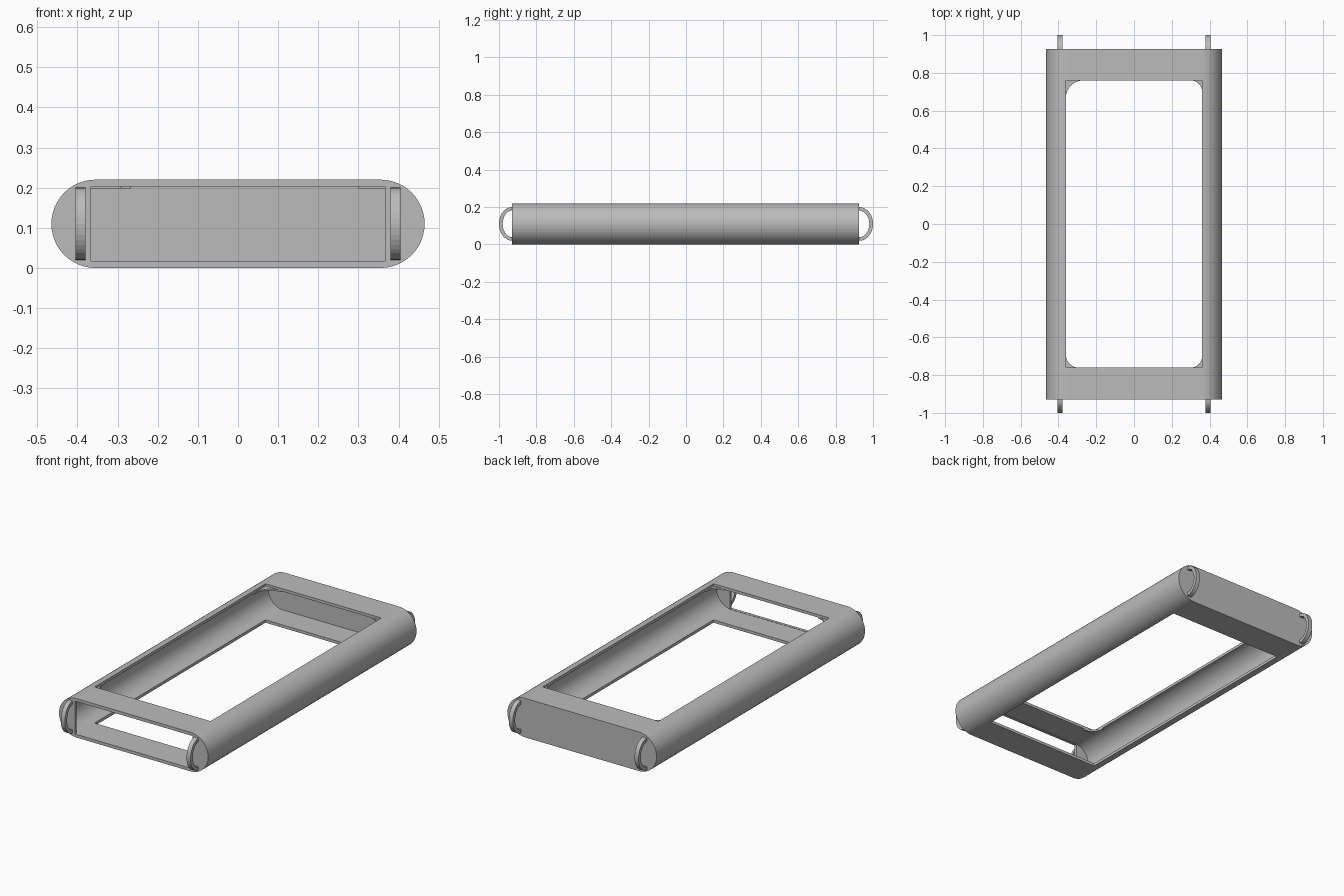
import bpy, bmesh, math

if "Cube" in bpy.data.objects:
    bpy.data.objects.remove(bpy.data.objects["Cube"])

grey = bpy.data.materials.new("plain_grey")
grey.diffuse_color = (0.50, 0.50, 0.50, 1)
grey.use_nodes = True
grey.node_tree.nodes["Principled BSDF"].inputs["Base Color"].default_value = grey.diffuse_color

ZC = 0.11            # mid height
WALL = 0.016         # shell thickness
Y0, Y1 = -0.93, 0.926


def prism(name, pts, vec):
    """Extrude a closed 3D outline along vec into a solid."""
    bm = bmesh.new()
    face = bm.faces.new([bm.verts.new(p) for p in pts])
    new = bmesh.ops.extrude_face_region(bm, geom=[face])["geom"]
    bmesh.ops.translate(bm, vec=vec, verts=[v for v in new if isinstance(v, bmesh.types.BMVert)])
    bmesh.ops.recalc_face_normals(bm, faces=bm.faces)
    me = bpy.data.meshes.new(name)
    bm.to_mesh(me)
    bm.free()
    ob = bpy.data.objects.new(name, me)
    bpy.context.collection.objects.link(ob)
    me.materials.append(grey)
    return ob


def stadium(name, r, y0, y1, n=24):
    """Long bar with half-round sides."""
    pts = []
    for side, start in ((1, -90), (-1, 90)):
        for i in range(n + 1):
            a = math.radians(start + 180 * i / n)
            pts.append((side * 0.355 + r * math.cos(a), y0, ZC + r * math.sin(a)))
    return prism(name, pts, (0, y1 - y0, 0))


def box(name, x, y0, y1, z0, z1):
    return prism(name, [(-x, y0, z0), (x, y0, z0), (x, y0, z1), (-x, y0, z1)], (0, y1 - y0, 0))


def cut(target, cutter):
    mod = target.modifiers.new("cut", 'BOOLEAN')
    mod.operation, mod.solver, mod.object = 'DIFFERENCE', 'EXACT', cutter
    bpy.context.view_layer.objects.active = target
    bpy.ops.object.modifier_apply(modifier=mod.name)
    bpy.data.objects.remove(cutter)


# Hollow frame: cavity, window through top and bottom, open front end
frame = stadium("frame_shell", 0.11, Y0, Y1)
cut(frame, stadium("cavity_cutter", 0.11 - WALL, Y0 + WALL, Y1 - WALL))
cut(frame, box("window_cutter", 0.361, -0.761, 0.761, -0.1, 0.4))
cut(frame, box("front_cutter", 0.366, Y0 - 0.1, Y0 + 0.06, 0.0175, 0.2025))

# Rounded gussets tucked under the top window corners
for sx, sy, r in ((-1, 1, 0.095), (1, 1, 0.062), (-1, -1, 0.07), (1, -1, 0.062)):
    cx, cy = 0.361 - r, 0.761 - r
    pts = [(0.369, 0.769), (0.369, cy)]
    pts += [(cx + r * math.cos(a), cy + r * math.sin(a))
            for a in (math.radians(90 * i / 8) for i in range(9))]
    pts.append((cx, 0.769))
    prism("corner_gusset", [(sx * x, sy * y, 0.198) for x, y in pts], (0, 0, 0.009))

# Curved strap loops at both ends
for sx in (-1, 1):
    for sy, ye in ((-1, Y0), (1, Y1)):
        reach = 1.0 - abs(ye)
        arc = [math.radians(-90 + 180 * i / 20) for i in range(21)]
        outer = [(ye + sy * reach * math.cos(a), ZC + 0.09 * math.sin(a)) for a in arc]
        inner = [(ye + sy * (reach - 0.02) * math.cos(a), ZC + 0.071 * math.sin(a)) for a in arc]
        # short roots reach into the end wall
        root = ye - sy * 0.01
        pts = [(root, outer[0][1])] + outer + [(root, outer[-1][1]), (root, inner[-1][1])]
        pts += inner[::-1] + [(root, inner[0][1])]
        prism("end_loop", [(sx * 0.392 - 0.0125, y, z) for y, z in pts], (0.025, 0, 0))
